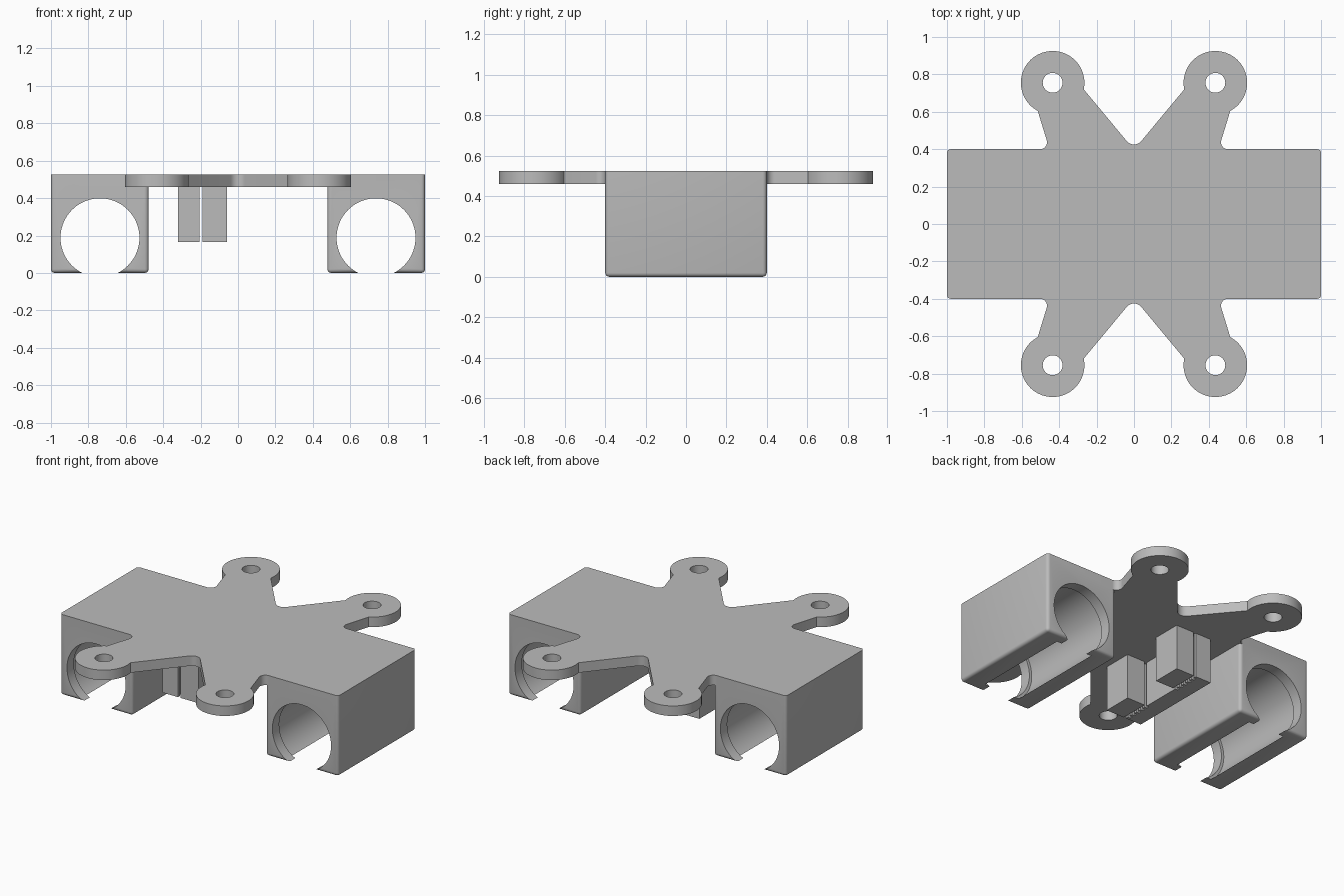
import bpy, bmesh, math

cube = bpy.data.objects.get("Cube")
if cube:
    bpy.data.objects.remove(cube, do_unlink=True)

TOP, UNDER = 0.525, 0.46
grey = bpy.data.materials.new("plain_grey")
grey.use_nodes = True
GREY = (0.5, 0.5, 0.5, 1)
grey.diffuse_color = GREY
grey.node_tree.nodes["Principled BSDF"].inputs["Base Color"].default_value = GREY


def add_object(name, bm, cutter=False):
    bmesh.ops.recalc_face_normals(bm, faces=bm.faces)
    mesh = bpy.data.meshes.new(name)
    bm.to_mesh(mesh)
    bm.free()
    mesh.materials.append(grey)
    obj = bpy.data.objects.new(name, mesh)
    bpy.context.collection.objects.link(obj)
    obj.hide_render = cutter
    return obj


def prism(points, z0, z1):
    bm = bmesh.new()
    face = bm.faces.new([bm.verts.new((x, y, z0)) for x, y in points])
    up = bmesh.ops.extrude_face_region(bm, geom=[face])["geom"]
    verts = [v for v in up if isinstance(v, bmesh.types.BMVert)]
    bmesh.ops.translate(bm, verts=verts, vec=(0, 0, z1 - z0))
    return bm


def box(x0, x1, y0, y1, z0, z1):
    return prism([(x0, y0), (x1, y0), (x1, y1), (x0, y1)], z0, z1)


def arc(cx, cy, r, a0, a1, n):
    steps = [math.radians(a0 + (a1 - a0) * i / n) for i in range(n + 1)]
    return [(cx + r * math.cos(a), cy + r * math.sin(a)) for a in steps]


def boolean(target, other, mode):
    mod = target.modifiers.new(mode.lower(), "BOOLEAN")
    mod.operation, mod.object, mod.solver = mode, other, "EXACT"
    bpy.context.view_layer.objects.active = target
    bpy.ops.object.modifier_apply(modifier=mod.name)
    bpy.data.objects.remove(other, do_unlink=True)


# Mounting plate: one quarter of the outline, mirrored into four
HUB_X, HUB_Y, HUB_R = 0.435, 0.755, 0.17
quarter = arc(0, 0.475, 0.05, -90, -40, 5)
quarter += arc(HUB_X, HUB_Y, HUB_R, 192, -62, 40)
quarter += arc(0.502, 0.437, 0.037, 165, 270, 8)
quarter += [(0.55, 0.39)]
back_half = [(-x, y) for x, y in quarter[:0:-1]] + quarter
outline = back_half + [(x, -y) for x, y in reversed(back_half)]
body = add_object("carriage_body", prism(outline, UNDER, TOP))

# Screw holes through the four arms
for sx in (-1, 1):
    for sy in (-1, 1):
        hole = arc(sx * HUB_X, sy * HUB_Y, 0.053, 0, 350, 35)
        cutter = add_object("screw_hole", prism(hole, UNDER - 0.1, TOP + 0.1), True)
        boolean(body, cutter, "DIFFERENCE")


# Bearing housings: rounded blocks with a lipped bore open at the bottom
def bore_cutter(cx, cz):
    rings = [(-0.5, 0.211), (-0.33, 0.211), (-0.33, 0.229),
             (0.33, 0.229), (0.33, 0.211), (0.5, 0.211)]
    bm = bmesh.new()
    loops = [[bm.verts.new((x, y, z)) for x, z in arc(cx, cz, r, 0, 355, 71)]
             for y, r in rings]
    for a, b in zip(loops, loops[1:]):
        for i in range(len(a)):
            bm.faces.new((a[i - 1], a[i], b[i], b[i - 1]))
    bm.faces.new(loops[0])
    bm.faces.new(loops[-1])
    return add_object("bearing_bore", bm, True)


for side in (-1, 1):
    x0, x1 = sorted((side * 0.478, side * 1.0))
    bm = box(x0, x1, -0.4, 0.4, 0, TOP)
    edges = [e for e in bm.edges if min(v.co.z for v in e.verts) < 0.1]
    bmesh.ops.bevel(bm, geom=edges, offset=0.02, segments=4, profile=0.5,
                    affect="EDGES")
    housing = add_object("bearing_housing", bm)
    boolean(housing, bore_cutter(side * 0.738, 0.188), "DIFFERENCE")
    boolean(body, housing, "UNION")

bpy.ops.object.select_all(action="DESELECT")
body.select_set(True)
bpy.context.view_layer.objects.active = body
bpy.ops.object.shade_smooth_by_angle(angle=math.radians(30))

# Belt clamp: toothed wall facing two square posts
CLAMP_Z, CLAMP_TOP = 0.165, UNDER + 0.01
Y_NEAR, Y_FAR, TEETH = 0.13, 0.32, 5
add_object("belt_wall", box(-0.32, -0.225, -Y_FAR, Y_FAR, CLAMP_Z, CLAMP_TOP))
add_object("belt_wall_middle",
           box(-0.226, -0.207, -Y_NEAR, Y_NEAR, CLAMP_Z, CLAMP_TOP))
pitch = (Y_FAR - Y_NEAR) / TEETH
for side, name in ((-1, "front"), (1, "back")):
    y0, y1 = sorted((side * Y_NEAR, side * Y_FAR))
    add_object(name + "_belt_post", box(-0.19, -0.06, y0, y1, CLAMP_Z, CLAMP_TOP))
    for i in range(TEETH):
        outer = side * (Y_FAR - i * pitch)
        a, b = sorted((outer, outer - side * pitch * 0.5))
        add_object(name + "_belt_tooth", box(-0.226, -0.207, a, b, CLAMP_Z, CLAMP_TOP))
